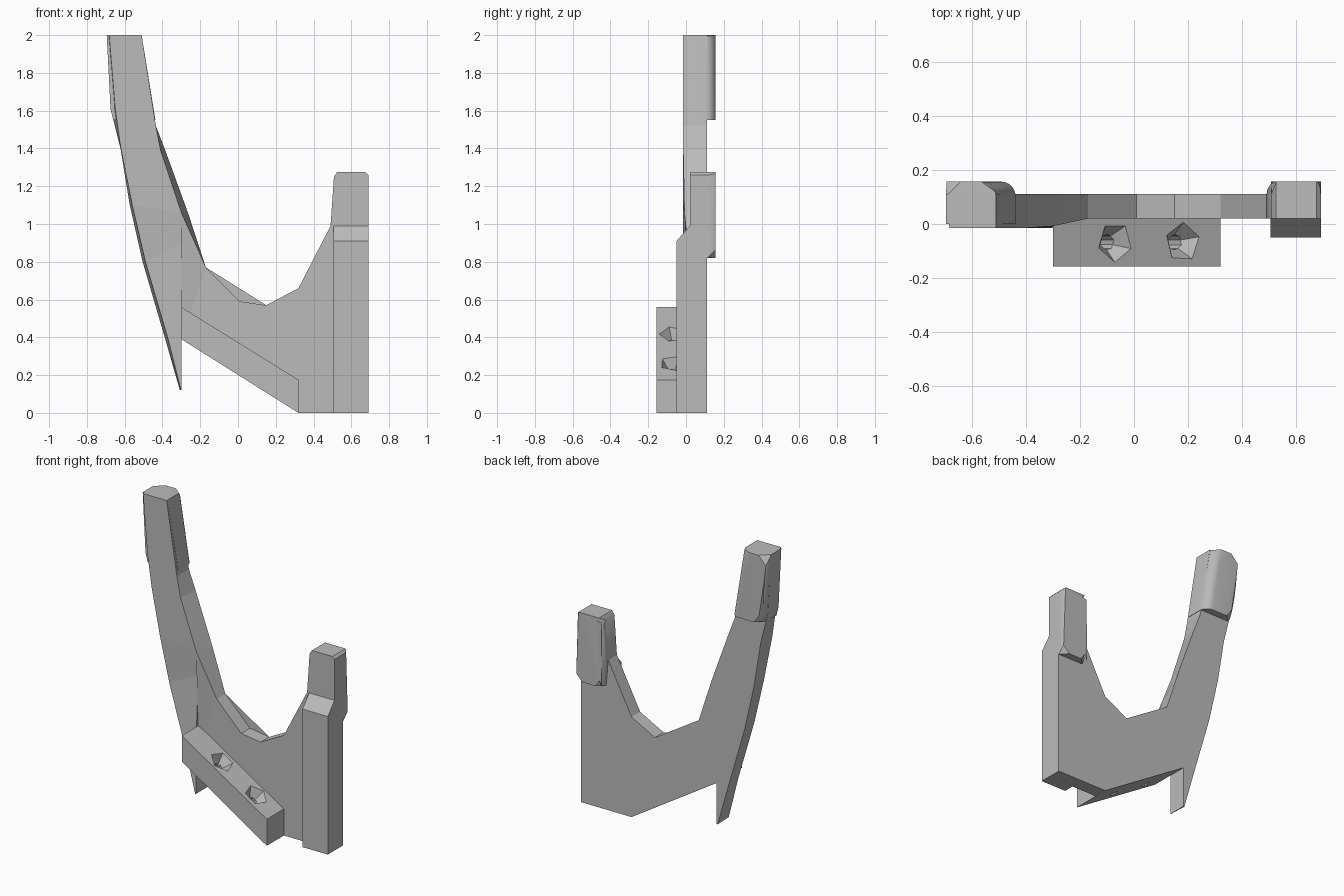
import bpy, bmesh
from mathutils import Matrix, Vector

cube = bpy.data.objects.get("Cube")
if cube:
    bpy.data.objects.remove(cube, do_unlink=True)

GREY = (0.5, 0.5, 0.5, 1)
mat = bpy.data.materials.new("plain grey")
mat.use_nodes = True
mat.diffuse_color = GREY
mat.node_tree.nodes["Principled BSDF"].inputs["Base Color"].default_value = GREY

FRONT, BACK, CAP_BACK = 0.02, 0.11, 0.157


def finish(name, bm):
    bmesh.ops.recalc_face_normals(bm, faces=bm.faces)
    mesh = bpy.data.meshes.new(name)
    bm.to_mesh(mesh)
    bm.free()
    mesh.materials.append(mat)
    obj = bpy.data.objects.new(name, mesh)
    bpy.context.collection.objects.link(obj)
    return obj


def loft(rings):
    """Closed solid through rings of equal length."""
    bm = bmesh.new()
    loops = [[bm.verts.new(p) for p in ring] for ring in rings]
    for a, b in zip(loops, loops[1:]):
        for i in range(len(a)):
            j = (i + 1) % len(a)
            bm.faces.new((a[i], a[j], b[j], b[i]))
    caps = [bm.faces.new(loops[0]), bm.faces.new(loops[-1])]
    bmesh.ops.triangulate(bm, faces=[f for f in caps if len(f.verts) > 4])
    return bm


def slab(outline, y0, y1):
    """Outline in x and z, extruded along y."""
    return loft([[(x, y, z) for x, z in outline] for y in (y0, y1)])


def rounded_cap(name, outline, y0, radius):
    """Slab with its long rear edges rounded."""
    bm = slab(outline, y0, CAP_BACK)
    bm.normal_update()
    edges = [e for e in bm.edges
             if all(v.co.y > CAP_BACK - 0.001 for v in e.verts)
             and abs(e.verts[0].co.z - e.verts[1].co.z) > 0.03
             and len(e.link_faces) == 2 and e.calc_face_angle() > 1]
    bmesh.ops.bevel(bm, geom=edges, offset=radius, segments=5, profile=0.5,
                    affect='EDGES')
    obj = finish(name, bm)
    bpy.ops.object.select_all(action='DESELECT')
    obj.select_set(True)
    bpy.context.view_layer.objects.active = obj
    bpy.ops.object.shade_smooth_by_angle(angle=0.6)


# Main plate with the U-shaped cradle; its upper corner swells into the arm
plate = [(0.69, 0), (0.69, 0.99), (0.49, 0.99), (0.32, 0.66), (0.15, 0.57),
         (0.01, 0.59), (-0.17, 0.77), (-0.30, 1.06), (-0.30, 0.9),
         (-0.30, 0.39), (0.32, 0)]
front = [(x, -0.008 if z > 1.05 else FRONT, z) for x, z in plate]
back = [(-0.265 if z > 1.05 else x, BACK, z) for x, z in plate]
finish("cradle_plate", loft([front, back]))

# Tall curved arm: outer front x, outer back x, outer z,
# inner front x, inner back x, inner z, inner front y
sections = [
    (-0.682, -0.695, 2.0, -0.51, -0.51, 2.0, -0.015),
    (-0.65, -0.675, 1.61, -0.435, -0.435, 1.52, -0.015),
    (-0.62, -0.622, 1.4, -0.41, -0.385, 1.39, -0.015),
    (-0.56, -0.573, 1.1, -0.30, -0.265, 1.06, -0.008),
    (-0.49, -0.505, 0.8, -0.30, -0.30, 0.9, 0.015),
    (-0.37, -0.385, 0.39, -0.30, -0.30, 0.45, -0.01),
    (-0.302, -0.308, 0.12, -0.30, -0.30, 0.12, -0.01),
]
finish("tall_arm", loft([
    [(of, -0.015, oz), (inf, fy, iz), (inb, BACK, iz), (ob, BACK, oz)]
    for of, ob, oz, inf, inb, iz, fy in sections]))

# Rounded pads on the back of both uprights
rounded_cap("tall_arm_pad", [(-0.695, 2.0), (-0.51, 2.0), (-0.437, 1.55),
                             (-0.66, 1.55), (-0.675, 1.61)], 0.0, 0.055)
rounded_cap("short_arm_pad", [(0.49, 0.99), (0.508, 1.25), (0.525, 1.275),
                              (0.675, 1.275), (0.69, 1.26), (0.69, 0.82),
                              (0.505, 0.82)], FRONT, 0.045)

# Column on the front, chamfered at its top
column = [(-0.05, 0), (-0.05, 0.91), (FRONT, 0.99), (0.06, 0.99), (0.06, 0)]
finish("front_column", loft([[(x, y, z) for y, z in column]
                             for x in (0.505, 0.69)]))

# Sloping rail across the front
rail = finish("sloping_rail", slab([(-0.30, 0.56), (0.32, 0.175), (0.32, 0),
                                    (-0.30, 0.39)], -0.157, 0.03))

# Five-sided countersunk screw holes, square to the slope
normal = Vector((0.385, 0, 0.62)).normalized()
tilt = normal.to_track_quat('Z', 'Y').to_matrix().to_4x4()
for x, spin in ((-0.07, 0.3), (0.18, 0.9)):
    spot = Vector((x, -0.067, 0.56 - (x + 0.30) * 0.62))
    place = Matrix.Translation(spot) @ tilt @ Matrix.Rotation(spin, 4, 'Z')
    for wide, narrow, sides, top, bottom in ((0.078, 0.028, 5, 0.005, -0.06),
                                             (0.028, 0.028, 10, -0.04, -0.3)):
        bm = bmesh.new()
        bmesh.ops.create_cone(
            bm, cap_ends=True, segments=sides, radius1=narrow, radius2=wide,
            depth=top - bottom,
            matrix=place @ Matrix.Translation((0, 0, (top + bottom) / 2)))
        cutter = finish("hole_cutter", bm)
        cutter.hide_render = True
        mod = rail.modifiers.new("hole", 'BOOLEAN')
        mod.operation = 'DIFFERENCE'
        mod.solver = 'EXACT'
        mod.object = cutter
        bpy.ops.object.select_all(action='DESELECT')
        rail.select_set(True)
        bpy.context.view_layer.objects.active = rail
        bpy.ops.object.modifier_apply(modifier=mod.name)
        bpy.data.objects.remove(cutter, do_unlink=True)
